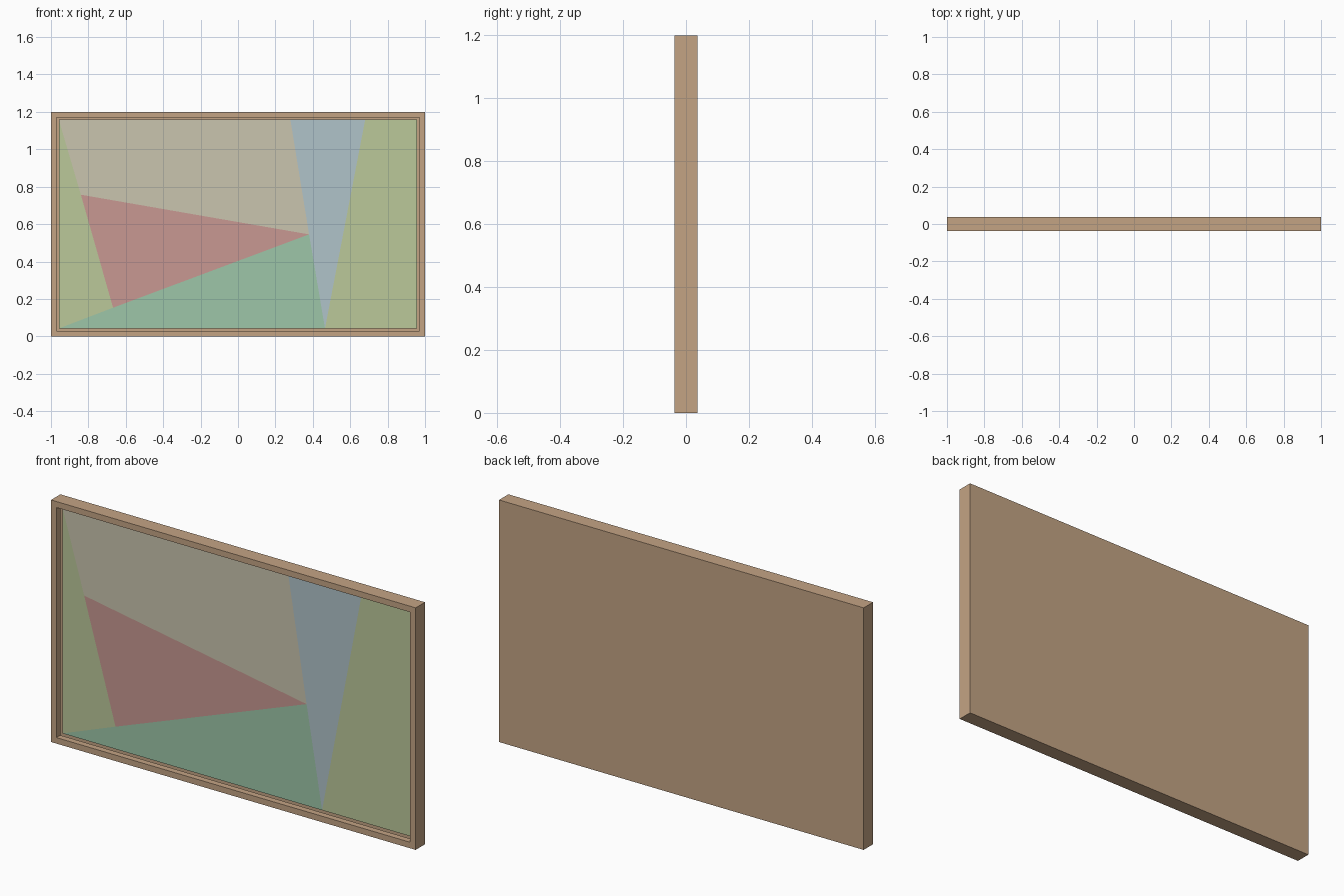
import bpy, bmesh
from mathutils import Vector

default = bpy.data.objects.get("Cube")
if default:
    bpy.data.objects.remove(default, do_unlink=True)

WIDTH, HEIGHT, DEPTH = 2.0, 1.2, 0.073
BORDER, RECESS = 0.042, 0.031


def material(name, rgb):
    # 8-bit display colour to linear
    linear = [((c / 255 + 0.055) / 1.055) ** 2.4 for c in rgb] + [1.0]
    mat = bpy.data.materials.new(name)
    mat.use_nodes = True
    mat.diffuse_color = linear
    bsdf = next(n for n in mat.node_tree.nodes if n.type == 'BSDF_PRINCIPLED')
    bsdf.inputs["Base Color"].default_value = linear
    return mat


def add_object(name, bm, mats):
    mesh = bpy.data.meshes.new(name)
    bm.to_mesh(mesh)
    bm.free()
    for mat in mats:
        mesh.materials.append(mat)
    obj = bpy.data.objects.new(name, mesh)
    bpy.context.collection.objects.link(obj)
    return obj


# Frame: a box whose front is inset and pushed in
bm = bmesh.new()
bmesh.ops.create_cube(bm, size=1)
bmesh.ops.scale(bm, vec=(WIDTH, DEPTH, HEIGHT), verts=bm.verts)
bmesh.ops.translate(bm, vec=(0, 0, HEIGHT / 2), verts=bm.verts)
bm.normal_update()
front = min(bm.faces, key=lambda f: f.calc_center_median().y)
bmesh.ops.inset_region(bm, faces=[front], thickness=BORDER)
pushed = bmesh.ops.extrude_discrete_faces(bm, faces=[front])["faces"][0]
bmesh.ops.translate(bm, vec=(0, RECESS, 0), verts=pushed.verts)
bmesh.ops.delete(bm, geom=[pushed], context='FACES')
bmesh.ops.recalc_face_normals(bm, faces=bm.faces)
add_object("wooden_frame", bm, [material("light_wood", (196, 164, 132))])

# Picture: flat colour panels filling the recess, sharing corner points
left, right = -WIDTH / 2 + BORDER, WIDTH / 2 - BORDER
bottom, top = BORDER, HEIGHT - BORDER
points = {
    "bottom_left": (left, bottom), "bottom_right": (right, bottom),
    "top_left": (left, top), "top_right": (right, top),
    "foot": (0.465, bottom), "top_a": (0.28, top), "top_b": (0.68, top),
    "hub": (0.38, 0.545), "red_top": (-0.84, 0.757), "red_low": (-0.668, 0.153),
}
panels = [
    ("lime", "bottom_left red_low red_top top_left"),
    ("beige", "red_top hub top_a top_left"),
    ("dusty_red", "red_low hub red_top"),
    ("mint", "bottom_left foot hub red_low"),
    ("pale_blue", "foot top_b top_a hub"),
    ("lime", "foot bottom_right top_right top_b"),
]
colours = {
    "lime": (187, 200, 154), "beige": (202, 197, 175),
    "dusty_red": (200, 153, 146), "mint": (157, 198, 168),
    "pale_blue": (176, 195, 202),
}
names = list(colours)
bm = bmesh.new()
verts = {key: bm.verts.new((x, -DEPTH / 2 + RECESS, z))
         for key, (x, z) in points.items()}
for colour, corners in panels:
    face = bm.faces.new([verts[key] for key in corners.split()])
    face.material_index = names.index(colour)
add_object("picture_panel", bm, [material(n, colours[n]) for n in names])
